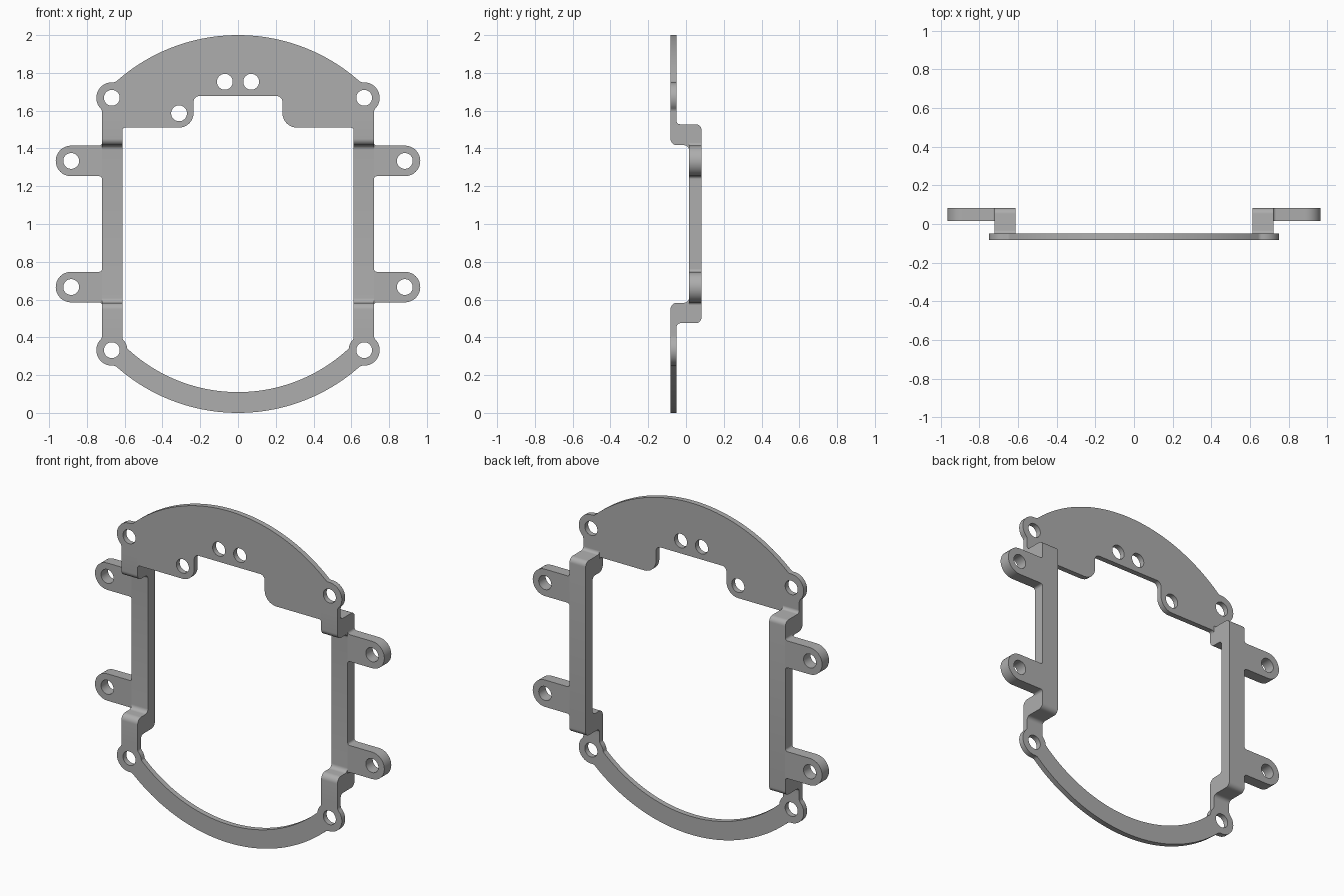
import bpy, bmesh
from math import sin, cos, tan, radians, pi
from mathutils import Vector, Matrix

cube = bpy.data.objects.get("Cube")
if cube:
    bpy.data.objects.remove(cube, do_unlink=True)

grey = bpy.data.materials.new("plain grey")
grey.use_nodes = True
colour = (0.42, 0.42, 0.42, 1)
grey.diffuse_color = colour
grey.node_tree.nodes["Principled BSDF"].inputs["Base Color"].default_value = colour

# Depth levels, front to back
FRONT, PLATE_BACK, RAIL_FRONT, BACK = -0.082, -0.05, 0.016, 0.082
IN, OUT = 0.612, 0.72          # inner and outer x of the side rails
EAR_X, EAR_R, HOLE = 0.668, 0.082, 0.042
RING, RING_IN = 0.97, 0.86     # outer and inner rim radii


def arc(cx, cy, r, a0, a1, n):
    steps = [radians(a0 + (a1 - a0) * i / n) for i in range(n + 1)]
    return [(cx + r * cos(a), cy + r * sin(a)) for a in steps]


def rounded(points, n=8):
    """Round each corner given as (x, y, radius)."""
    out = []
    for i, p in enumerate(points):
        c = Vector(p[:2])
        if len(p) < 3:
            out.append(c)
            continue
        a = Vector(points[i - 1][:2]) - c
        b = Vector(points[(i + 1) % len(points)][:2]) - c
        half = a.angle(b) / 2
        t = min(p[2] / tan(half), a.length * 0.5, b.length * 0.5)
        r = t * tan(half)
        a.normalize()
        b.normalize()
        centre = c + (a + b).normalized() * (r / sin(half))
        u, v = c + a * t - centre, c + b * t - centre
        sweep = u.angle(v)
        for k in range(n + 1):
            f = k / n
            out.append(centre + (u * sin((1 - f) * sweep) + v * sin(f * sweep)) / sin(sweep))
    return [p for i, p in enumerate(out) if (p - out[i - 1]).length > 1e-4]


def mirrored(half):
    """Close a half outline that starts and ends on x = 0."""
    return half + [(-p[0], *p[1:]) for p in reversed(half[1:-1])]


def extrude(name, outline, holes, lo, hi, along_x=False):
    """Fill an outline with round holes and give it thickness from lo to hi."""
    curve = bpy.data.curves.new(name, "CURVE")
    curve.dimensions = "2D"
    curve.fill_mode = "BOTH"
    curve.extrude = (hi - lo) / 2
    loops = [rounded(outline)] + [arc(x, z, HOLE, 0, 350, 35) for x, z in holes]
    for loop in loops:
        spline = curve.splines.new("POLY")
        spline.points.add(len(loop) - 1)
        for point, co in zip(spline.points, loop):
            point.co = (co[0], co[1], 0, 1)
        spline.use_cyclic_u = True
    temp = bpy.data.objects.new(name + "_curve", curve)
    bpy.context.collection.objects.link(temp)
    bpy.context.view_layer.update()
    mesh = bpy.data.meshes.new_from_object(temp)
    bpy.data.objects.remove(temp, do_unlink=True)
    mid = (lo + hi) / 2
    turn = Matrix.Rotation(pi / 2, 4, "X")
    if along_x:
        turn = Matrix.Translation((mid, 0, 0)) @ Matrix.Rotation(pi / 2, 4, "Z") @ turn
    else:
        turn = Matrix.Translation((0, mid, 0)) @ turn
    mesh.transform(turn)
    bm = bmesh.new()
    bm.from_mesh(mesh)
    bmesh.ops.remove_doubles(bm, verts=bm.verts, dist=1e-5)
    bmesh.ops.recalc_face_normals(bm, faces=bm.faces)
    bm.to_mesh(mesh)
    bm.free()
    mesh.materials.clear()
    mesh.materials.append(grey)
    obj = bpy.data.objects.new(name, mesh)
    bpy.context.collection.objects.link(obj)
    bpy.ops.object.select_all(action="DESELECT")
    obj.select_set(True)
    bpy.context.view_layer.objects.active = obj
    bpy.ops.object.shade_smooth_by_angle(angle=radians(30))
    return obj


# Crown plate with the stepped notch and five holes
ear_z = 1.668
crown = (arc(0, 2 - RING, RING, 90, 51, 24) + [(0.65, 1.75, 0.03)]
         + arc(EAR_X, ear_z, EAR_R, 85, -35, 20)
         + [(OUT, 1.604, 0.03), (OUT, 1.48), (IN, 1.48), (IN, 1.51, 0.03),
            (0.235, 1.51, 0.078), (0.235, 1.677, 0.03), (0, 1.677)])
extrude("crown_plate", mirrored(crown),
        [(EAR_X, ear_z), (-EAR_X, ear_z), (-0.07, 1.753), (0.07, 1.753), (-0.312, 1.586)],
        FRONT, PLATE_BACK)

# Lower rim with an ear at each end
ear_z = 0.332
rim = (arc(0, RING, RING, -90, -51, 24) + [(0.65, 0.25, 0.03)]
       + arc(EAR_X, ear_z, EAR_R, -85, 35, 20)
       + [(OUT, 0.396, 0.03), (OUT, 0.43), (IN, 0.43), (IN, 0.392, 0.03)]
       + arc(EAR_X, ear_z, EAR_R, 145, 165, 4) + [(0.587, 0.341, 0.02)]
       + arc(0, RING, RING_IN, -50, -90, 24))
extrude("lower_rim", mirrored(rim), [(EAR_X, ear_z), (-EAR_X, ear_z)], FRONT, PLATE_BACK)

# Side rails, cranked backwards between the two plates
rail = [(FRONT, 1.565), (FRONT, 1.417, 0.035), (RAIL_FRONT, 1.417, 0.025),
        (RAIL_FRONT, 0.583, 0.025), (FRONT, 0.583, 0.035), (FRONT, 0.43),
        (PLATE_BACK, 0.43), (PLATE_BACK, 0.475, 0.033), (BACK, 0.475, 0.03),
        (BACK, 1.528, 0.03), (PLATE_BACK, 1.528, 0.033), (PLATE_BACK, 1.565)]

for side, s in (("left", 1), ("right", -1)):
    x0, x1 = sorted((s * IN, s * OUT))
    extrude(side + "_rail", rail, [], x0, x1, along_x=True)
    # Mounting tabs
    for level, z in (("upper", 1.334), ("lower", 0.666)):
        root, tip, h = s * (OUT - 0.001), s * 0.965, 0.081
        base = s * OUT
        tab = [(root, z - h - 0.03), (base, z - h - 0.03), (base, z - h, 0.03),
               (tip, z - h, h), (tip, z + h, h), (base, z + h, 0.03),
               (base, z + h + 0.03), (root, z + h + 0.03)]
        extrude(f"{side}_{level}_tab", tab, [(s * 0.883, z)], RAIL_FRONT, BACK)
